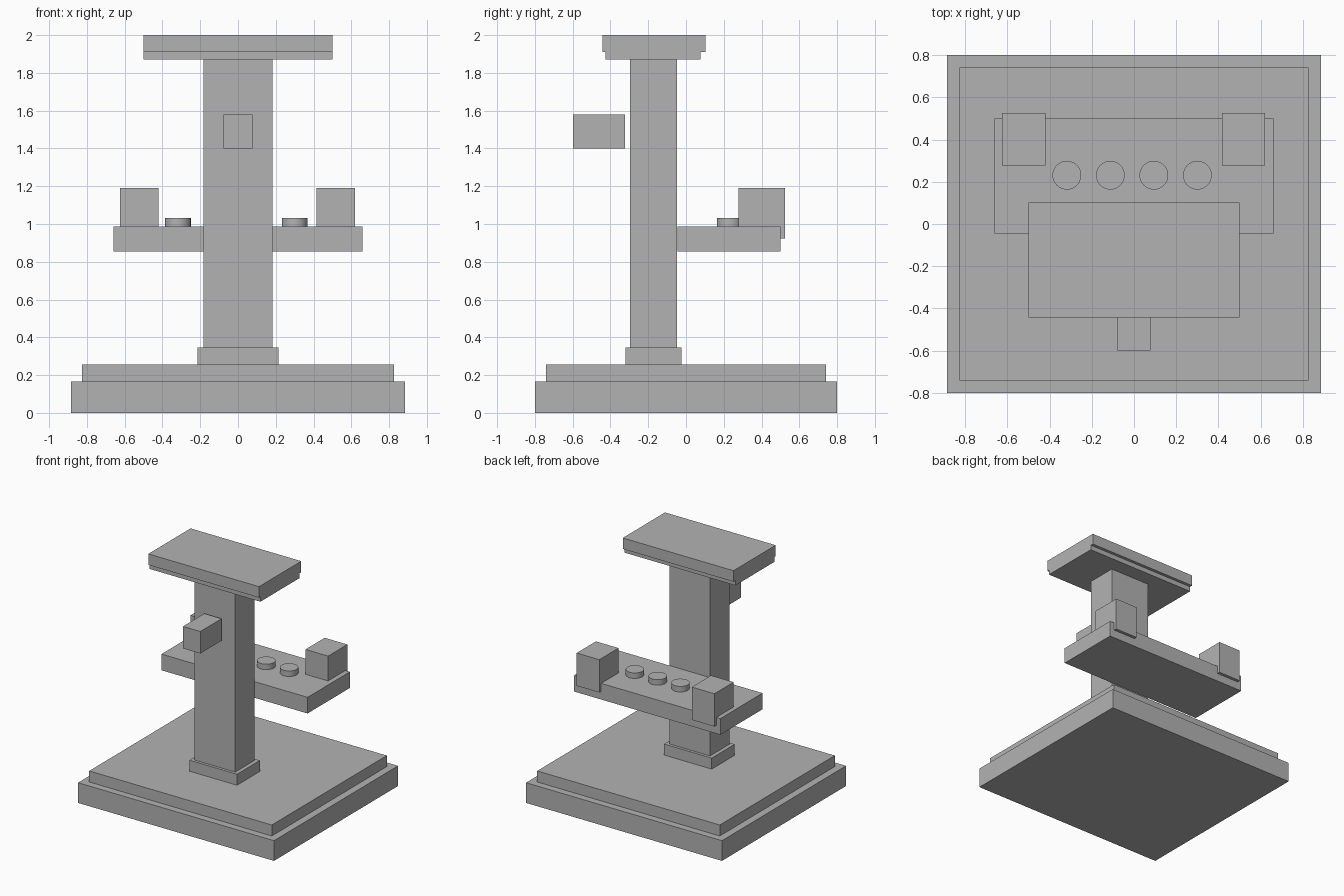
import bpy
from mathutils import Vector

if "Cube" in bpy.data.objects:
    bpy.data.objects.remove(bpy.data.objects["Cube"], do_unlink=True)

grey = bpy.data.materials.new("plain grey")
grey.use_nodes = True
grey.diffuse_color = (0.45, 0.45, 0.45, 1)
grey.node_tree.nodes["Principled BSDF"].inputs["Base Color"].default_value = grey.diffuse_color


def box(name, low, high):
    """Box between two opposite corners."""
    low, high = Vector(low), Vector(high)
    bpy.ops.mesh.primitive_cube_add(size=1, location=(low + high) / 2)
    ob = bpy.context.object
    ob.name = name
    ob.scale = high - low
    bpy.ops.object.transform_apply(location=False, rotation=False, scale=True)
    ob.data.materials.append(grey)
    return ob


# Stepped base
box("base_slab", (-0.885, -0.8, 0), (0.885, 0.8, 0.165))
box("base_step", (-0.825, -0.742, 0.165), (0.825, 0.742, 0.255))

# Column and its collar
box("column_collar", (-0.215, -0.32, 0.255), (0.215, -0.025, 0.345))
box("column", (-0.183, -0.297, 0.345), (0.183, -0.048, 1.87))

# Stepped roof plate
box("roof_underplate", (-0.5, -0.425, 1.87), (0.5, 0.077, 1.91))
box("roof_plate", (-0.5, -0.443, 1.91), (0.5, 0.102, 2.0))

# Block in front of the column
box("front_block", (-0.078, -0.598, 1.4), (0.078, -0.323, 1.58))

# Rear shelf with a box at each end
box("shelf", (-0.66, -0.045, 0.855), (0.66, 0.5, 0.987))
for side, x in (("right", -0.522), ("left", 0.518)):
    box(side + "_shelf_box", (x - 0.102, 0.277, 0.922), (x + 0.102, 0.525, 1.19))

# Row of round knobs
for i in range(4):
    bpy.ops.mesh.primitive_cylinder_add(vertices=32, radius=0.068, depth=0.05,
                                        location=(-0.318 + 0.206 * i, 0.231, 1.007))
    knob = bpy.context.object
    knob.name = f"knob_{i + 1}"
    knob.data.materials.append(grey)
    bpy.ops.object.shade_smooth_by_angle()
